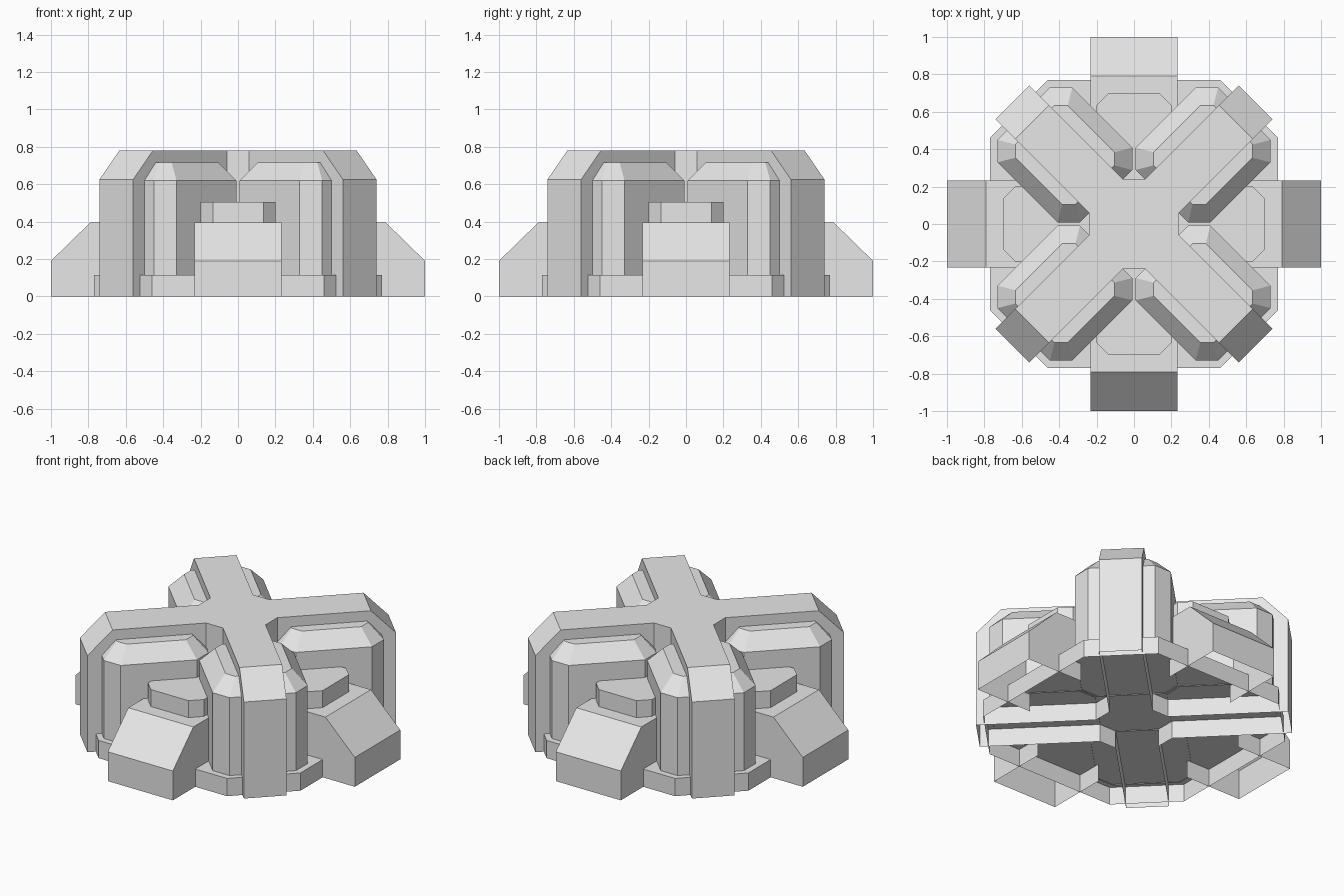
import bpy
import bmesh
from math import radians
from mathutils import Matrix, Vector

cube = bpy.data.objects.get("Cube")
if cube:
    bpy.data.objects.remove(cube)

grey = bpy.data.materials.new("plain_grey")
grey.use_nodes = True
grey.diffuse_color = (0.8, 0.8, 0.8, 1)
grey.node_tree.nodes["Principled BSDF"].inputs["Base Color"].default_value = (0.8, 0.8, 0.8, 1)


def finish(name, bm, angle=0):
    """Weld, orient, turn about z and add to the scene."""
    bmesh.ops.remove_doubles(bm, verts=bm.verts, dist=0.0005)
    bmesh.ops.recalc_face_normals(bm, faces=bm.faces)
    bm.transform(Matrix.Rotation(radians(angle), 4, 'Z'))
    mesh = bpy.data.meshes.new(name)
    bm.to_mesh(mesh)
    bm.free()
    mesh.materials.append(grey)
    obj = bpy.data.objects.new(name, mesh)
    bpy.context.collection.objects.link(obj)
    return obj


def face(bm, points):
    return bm.faces.new([bm.verts.new(p) for p in points])


def clipped_rect(x0, x1, half, c):
    """Plan outline of a rectangle with cut corners."""
    return [(x0 + c, -half), (x1 - c, -half), (x1, -half + c), (x1, half - c),
            (x1 - c, half), (x0 + c, half), (x0, half - c), (x0, -half + c)]


def shell(name, layers, angle=0):
    """Stack plan outlines into an open-bottomed shell with a closed top."""
    bm = bmesh.new()
    rings = [[Vector((x, y, z)) for x, y in outline] for outline, z in layers]
    for low, high in zip(rings, rings[1:]):
        for i in range(len(low)):
            j = (i + 1) % len(low)
            face(bm, (low[i], low[j], high[j], high[i]))
    face(bm, rings[-1])
    return finish(name, bm, angle)


# Low eight-sided base
shell("base", [(clipped_rect(-0.77, 0.77, 0.77, 0.31), z) for z in (0, 0.115)])

# Four corner pods with bevelled tops
for k in range(4):
    plan = clipped_rect(0.21, 0.834, 0.283, 0.085)
    top = clipped_rect(0.295, 0.749, 0.198, 0.05)
    shell(f"pod_{k + 1}", [(plan, 0.11), (plan, 0.62), (top, 0.715)], 45 + 90 * k)

# Diagonal cross strap wrapping over the pods
IN, W, TOP = 0.212, 0.127, 0.78
side = [(IN, 0), (IN, TOP), (0.77, TOP), (0.92, 0.625), (0.92, 0)]
bm = bmesh.new()
hub = []
for k in range(4):
    turn = Matrix.Rotation(radians(45 + 90 * k), 3, 'Z')
    left, right = [[turn @ Vector((r, s, z)) for r, z in side] for s in (-W, W)]
    face(bm, left)
    face(bm, right)
    for i in range(1, 4):
        face(bm, (left[i], left[i + 1], right[i + 1], right[i]))
    # Wall in the notch before the next strap arm
    step = Matrix.Rotation(radians(90), 3, 'Z')
    face(bm, (right[0], step @ left[0], step @ left[1], right[1]))
    hub += [left[1], right[1]]
face(bm, hub)
finish("cross_strap", bm)

# Sloped feet and the ledges above them on all four sides
for k, label in enumerate(("left", "back", "right", "front")):
    bm = bmesh.new()
    half = 0.233
    prof = [(0.6, 0), (0.6, 0.395), (0.79, 0.395), (1, 0.19), (1, 0)]
    a, b = [[(x, s, z) for x, z in prof] for s in (-half, half)]
    face(bm, a)
    face(bm, b)
    for i in range(1, 4):
        face(bm, (a[i], a[i + 1], b[i + 1], b[i]))
    finish(f"{label}_foot", bm, 90 * k)

    ledge = clipped_rect(0.2, 0.70, 0.2, 0.065)
    shell(f"{label}_ledge", [(ledge, 0.385), (ledge, 0.505)], 90 * k)
